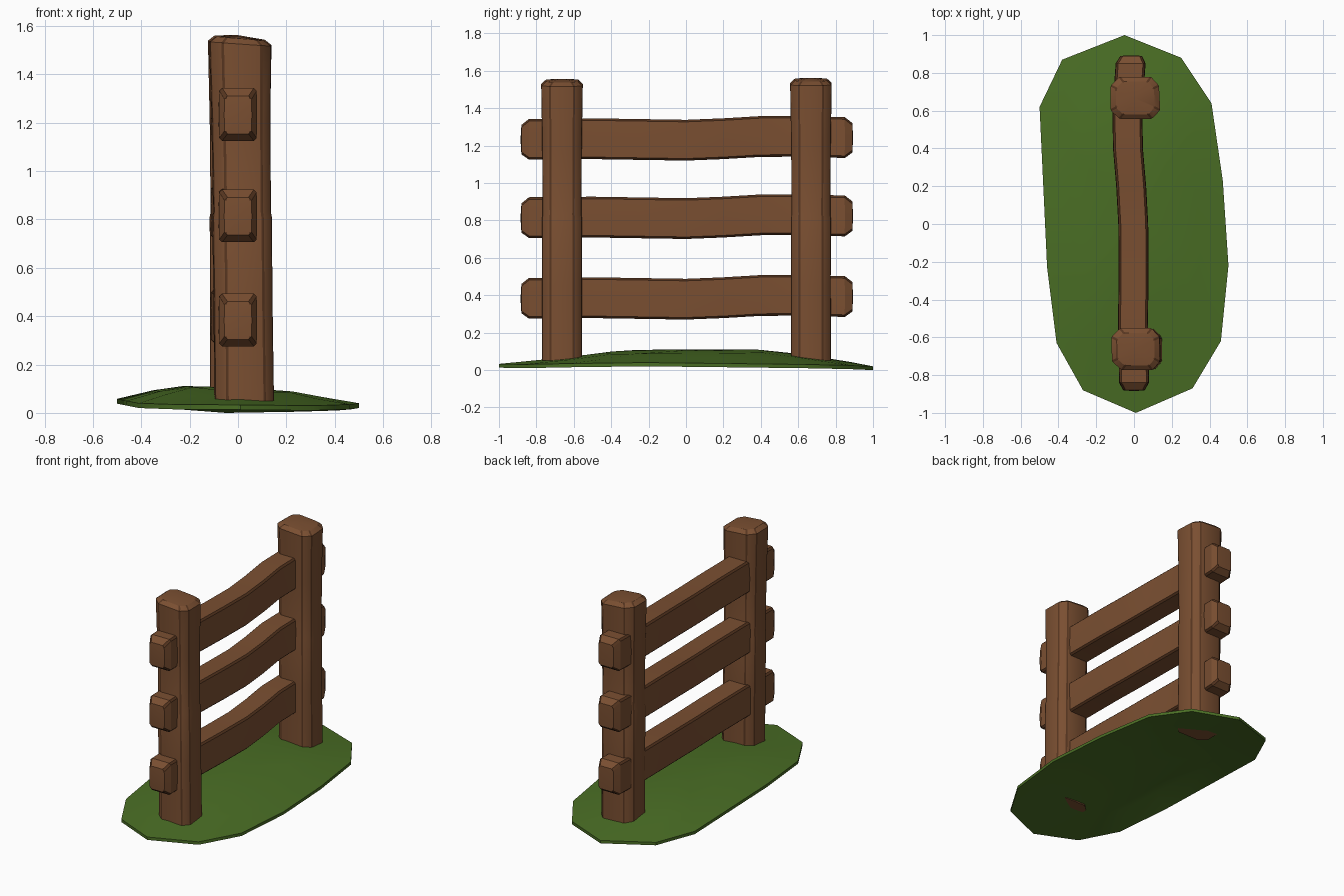
import bpy, bmesh, math, random
from mathutils import Vector

if "Cube" in bpy.data.objects:
    bpy.data.objects.remove(bpy.data.objects["Cube"])

random.seed(4)


def material(name, rgb):
    m = bpy.data.materials.new(name)
    m.diffuse_color = (*rgb, 1)
    m.use_nodes = True
    m.node_tree.nodes["Principled BSDF"].inputs["Base Color"].default_value = m.diffuse_color
    return m


WOOD = material("brown wood", (0.195, 0.078, 0.031))
DARK = material("dark wood edge", (0.095, 0.036, 0.014))
GRASS = material("grass green", (0.068, 0.155, 0.018))


def finish(bm, name, mats, angle):
    bmesh.ops.recalc_face_normals(bm, faces=bm.faces)
    mesh = bpy.data.meshes.new(name)
    bm.to_mesh(mesh)
    bm.free()
    obj = bpy.data.objects.new(name, mesh)
    bpy.context.collection.objects.link(obj)
    for m in mats:
        mesh.materials.append(m)
    bpy.ops.object.select_all(action='DESELECT')
    obj.select_set(True)
    bpy.context.view_layer.objects.active = obj
    bpy.ops.object.shade_smooth_by_angle(angle=math.radians(angle))
    return obj


def loft(rings, start, end):
    """Skin rings of points, closing each end with a fan to a middle point."""
    bm = bmesh.new()
    vs = [[bm.verts.new(p) for p in r] for r in rings]
    n = len(vs[0])
    long_edges = []
    for a, b in zip(vs, vs[1:]):
        for i in range(n):
            bm.faces.new((a[i], a[(i + 1) % n], b[(i + 1) % n], b[i]))
    for ring, p in ((vs[0], start), (vs[-1], end)):
        c = bm.verts.new(p)
        for i in range(n):
            bm.faces.new((ring[i], ring[(i + 1) % n], c))
    for a, b in zip(vs, vs[1:]):
        long_edges += [bm.edges.get((p, q)) for p, q in zip(a, b)]
    bmesh.ops.recalc_face_normals(bm, faces=bm.faces)
    return bm, long_edges


def dark_edges(bm, edges, width):
    bmesh.ops.bevel(bm, geom=edges, offset=width, offset_type='OFFSET',
                    segments=1, affect='EDGES', material=1)


# Posts: hewn octagons with a domed top
def post(name, x_low, x_high, y, z_low, top):
    hx, hy, c = 0.125, 0.109, 0.045
    octagon = [(hx, c - hy), (hx, hy - c), (hx - c, hy), (c - hx, hy),
               (-hx, hy - c), (-hx, c - hy), (c - hx, -hy), (hx - c, -hy)]
    octagon = [(px + random.uniform(-.006, .006), py) for px, py in octagon]
    rings = []
    for z, s in ((z_low, 0.98), (0.45, 0.97), (0.81, 0.98), (0.83, 0.95),
                 (1.2, 0.97), (top - 0.03, 1.02), (top - 0.008, 0.80)):
        x = x_low + (x_high - x_low) * z / top
        tilt = 0.07 if z > 1.4 else 0
        rings.append([(x + px * s, y + py * s, z - tilt * px) for px, py in octagon])
    bm, edges = loft(rings, (x_low, y, z_low), (x_high - 0.01, y, top + 0.002))
    dark_edges(bm, edges, 0.006)
    finish(bm, name, (WOOD, DARK), 25)


post("front_post", 0.03, 0.012, -0.663, 0.05, 1.555)
post("back_post", 0.012, 0.008, 0.668, 0.05, 1.56)

# Rails: slightly wavy beams with chamfered ends, (y, x, dz, size)
PATH = [(-0.88, 0, -0.005, 0.72), (-0.84, 0, -0.003, 1), (-0.5, -0.005, 0, 1),
        (-0.25, -0.002, -0.004, 1), (0, -0.004, -0.008, 1),
        (0.2, -0.015, 0, 1), (0.4, -0.032, 0.012, 1), (0.6, -0.035, 0.013, 1),
        (0.85, -0.018, 0.006, 1), (0.89, -0.015, 0.005, 0.72)]


def rail(name, z):
    rings = []
    for y, x, dz, s in PATH:
        hx, hz = 0.077 * s, 0.109 * s
        rings.append([(x + a * hx, y, z + dz + b * hz)
                      for a, b in ((1, -1), (1.03, 0), (1, 1), (-1, 1), (-1.03, 0), (-1, -1))])
    bm, edges = loft(rings, (0, -0.885, z - 0.005), (-0.015, 0.893, z + 0.005))
    corners = [e for e in edges if e.calc_face_angle(0) > math.radians(40)]
    dark_edges(bm, corners, 0.011)
    finish(bm, name, (WOOD, DARK), 25)


for label, z in (("lower_rail", 0.387), ("middle_rail", 0.818), ("upper_rail", 1.237)):
    rail(label, z)

# Grass mound: thin domed shell, hollow underneath, rim points (x, y, z)
RIM = [(-0.05, 1.0, .02), (0.25, 0.88, .025), (0.41, 0.64, .03), (0.47, 0.23, .035),
       (0.5, -0.22, .04), (0.46, -0.62, .035), (0.31, -0.87, .03), (0.01, -1.0, .033),
       (-0.27, -0.88, .035), (-0.41, -0.63, .04), (-0.46, -0.23, .05),
       (-0.5, 0.62, .058), (-0.38, 0.87, .045)]


def mound_ring(scale, rise, drop):
    pts = []
    for x, y, z in RIM:
        dip = 0.035 * max(0, -y * scale - 0.2) + 0.05 * x * scale
        pts.append((x * scale, y * scale, z * (1 - rise) + (0.1 - dip) * rise - drop))
    return pts


SHAPE = ((0.45, 1.0), (0.7, 0.6), (1.0, 0.0))
rings = [mound_ring(s, r, 0) for s, r in SHAPE]
rings += [mound_ring(s, r, 0.02) for s, r in reversed(SHAPE)]
bm, _ = loft(rings, (0, 0, 0.105), (0, 0, 0.083))
finish(bm, "grass_mound", (GRASS,), 40)
